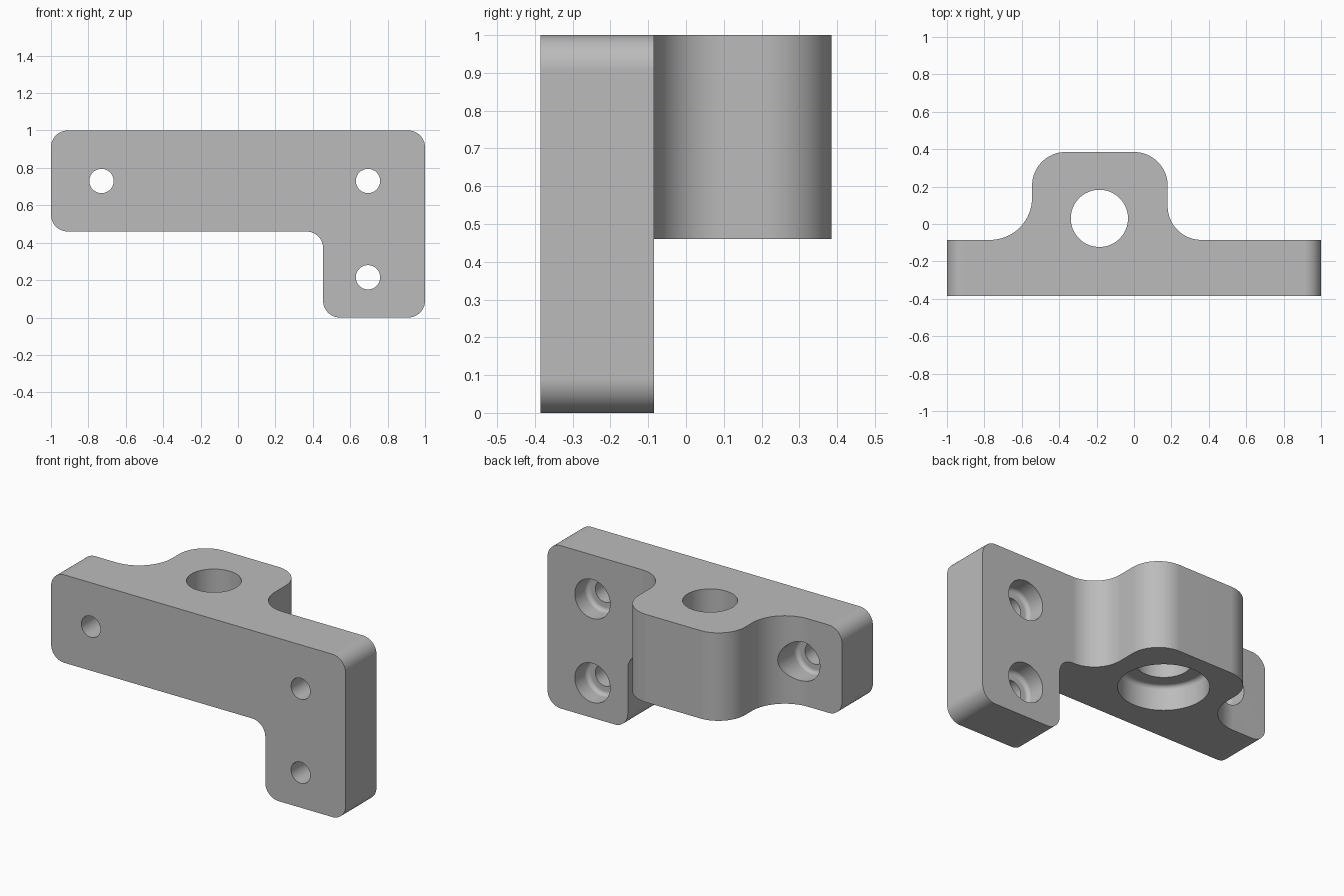
import bpy, bmesh, math
from mathutils import Vector, Matrix

if "Cube" in bpy.data.objects:
    bpy.data.objects.remove(bpy.data.objects["Cube"], do_unlink=True)

# Single material
steel = bpy.data.materials.new("plain grey")
steel.use_nodes = True
GREY = (0.5, 0.5, 0.5, 1)
steel.diffuse_color = GREY
steel.node_tree.nodes["Principled BSDF"].inputs["Base Color"].default_value = GREY


def rounded(corners, steps=20):
    """Closed outline from (x, y, radius) corners, each replaced by a tangent arc."""
    out = []
    for i, (x, y, r) in enumerate(corners):
        p = Vector((x, y))
        if r == 0:
            out.append(p)
            continue
        a = (Vector(corners[i - 1][:2]) - p).normalized()
        b = (Vector(corners[(i + 1) % len(corners)][:2]) - p).normalized()
        # right-angle corner: the arc centre lies at p + r(a + b)
        for k in range(steps + 1):
            t = k / steps * math.pi / 2
            out.append(p + r * (a * (1 - math.sin(t)) + b * (1 - math.cos(t))))
    return [p for i, p in enumerate(out) if (p - out[i - 1]).length > 1e-5]


def finish(name, bm):
    bmesh.ops.remove_doubles(bm, verts=bm.verts, dist=1e-5)
    bmesh.ops.recalc_face_normals(bm, faces=bm.faces)
    mesh = bpy.data.meshes.new(name)
    bm.to_mesh(mesh)
    bm.free()
    mesh.materials.append(steel)
    ob = bpy.data.objects.new(name, mesh)
    bpy.context.collection.objects.link(ob)
    return ob


def prism(name, outline, place, push):
    bm = bmesh.new()
    face = bm.faces.new([bm.verts.new(place(p)) for p in outline])
    new = bmesh.ops.extrude_face_region(bm, geom=[face])["geom"]
    verts = [g for g in new if isinstance(g, bmesh.types.BMVert)]
    bmesh.ops.translate(bm, verts=verts, vec=push)
    return finish(name, bm)


def stepped_cutter(name, small, big, floor, reach, place):
    """Turned cutter along local z: narrow below the floor, wide above it."""
    profile = rounded([(0, -1, 0), (small, -1, 0), (small, floor, 0),
                       (big, floor, 0.025), (big, reach, 0), (0, reach, 0)], 6)
    # the floor fillet rounds the wide end of the cutter
    bm = bmesh.new()
    vs = [bm.verts.new((p.x, 0, p.y)) for p in profile]
    es = [bm.edges.new(pair) for pair in zip(vs, vs[1:])]
    bmesh.ops.spin(bm, geom=vs + es, cent=(0, 0, 0), axis=(0, 0, 1),
                   angle=math.tau, steps=64)
    bm.transform(place)
    return finish(name, bm)


def combine(target, other, operation):
    mod = target.modifiers.new(operation, 'BOOLEAN')
    mod.operation, mod.solver, mod.object = operation, 'EXACT', other
    bpy.context.view_layer.objects.active = target
    bpy.ops.object.modifier_apply(modifier=mod.name)
    bpy.data.objects.remove(other, do_unlink=True)


FRONT, BACK, REAR, LOW = -0.385, -0.085, 0.385, 0.46

# L-shaped mounting plate
R = 0.09
bracket = prism("bracket", rounded([
    (-1, LOW, R), (-1, 1, R), (1, 1, R), (1, 0, R), (0.455, 0, R), (0.455, LOW, R)]),
    lambda p: (p.x, FRONT, p.y), (0, BACK - FRONT, 0))

# Boss on the back, blended into the plate
boss = prism("boss", rounded([
    (-0.77, -0.2, 0), (-0.77, BACK, 0), (-0.545, BACK, 0.225), (-0.545, REAR, 0.18),
    (0.18, REAR, 0.18), (0.18, BACK, 0.18), (0.36, BACK, 0), (0.36, -0.2, 0)]),
    lambda p: (p.x, p.y, LOW), (0, 0, 1 - LOW))
combine(bracket, boss, 'UNION')

# Vertical bore, counterbored from below
down = Matrix.Translation((-0.185, 0.03, LOW)) @ Matrix.Rotation(math.pi, 4, 'X')
combine(bracket, stepped_cutter("bore", 0.153, 0.25, -0.15, 0.2, down), 'DIFFERENCE')

# Screw holes, counterbored from the back
for x, z in ((-0.73, 0.73), (0.695, 0.73), (0.695, 0.215)):
    back = Matrix.Translation((x, BACK, z)) @ Matrix.Rotation(-math.pi / 2, 4, 'X')
    combine(bracket, stepped_cutter("screw_hole", 0.065, 0.12, -0.12, 0.4, back), 'DIFFERENCE')

# Smooth the curved walls, keep the rims crisp
bpy.ops.object.select_all(action='DESELECT')
bracket.select_set(True)
bpy.context.view_layer.objects.active = bracket
bpy.ops.object.shade_smooth_by_angle(angle=math.radians(30))
weighted = bracket.modifiers.new("flat_faces", 'WEIGHTED_NORMAL')
weighted.keep_sharp = True
